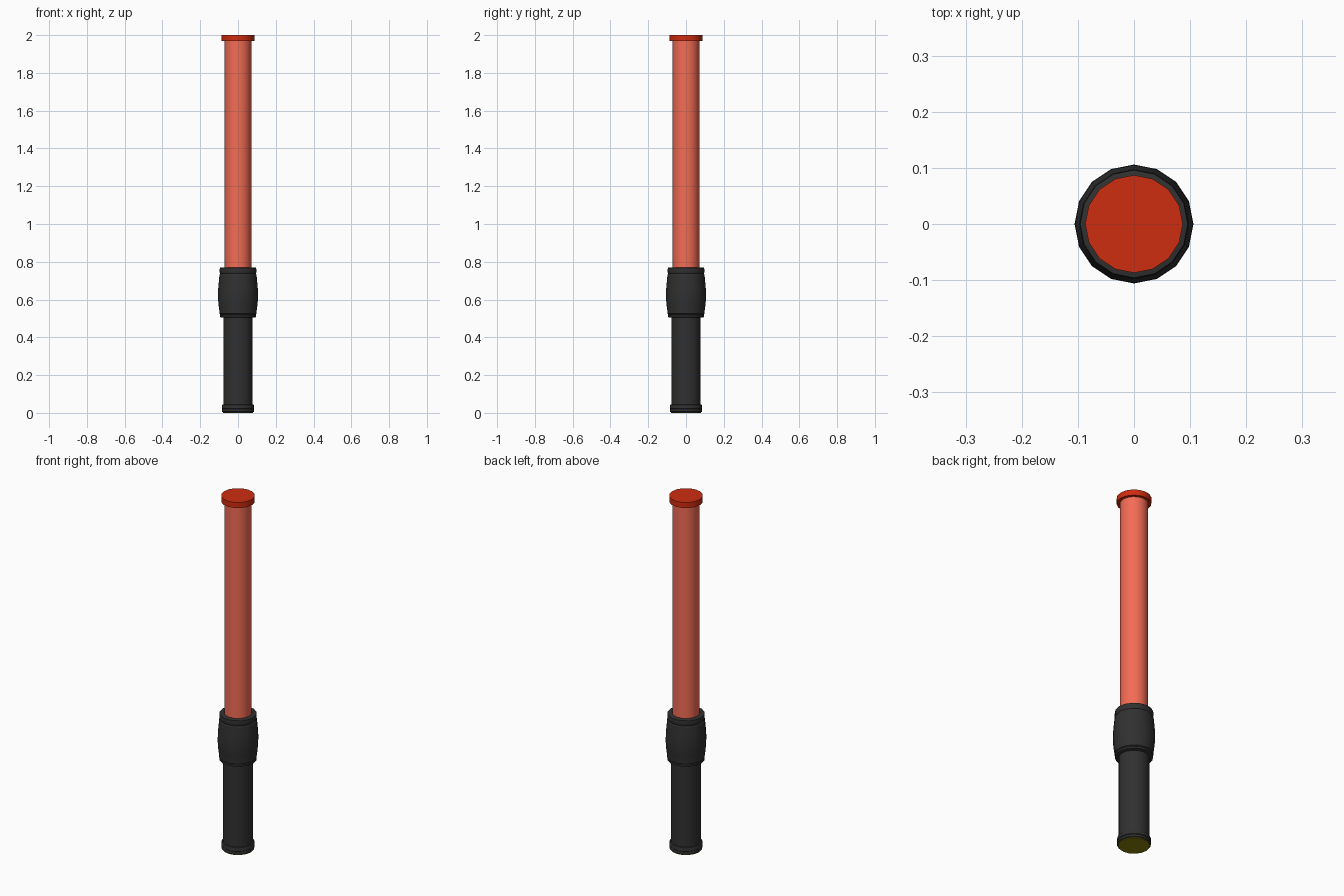
import bpy, bmesh, math

if "Cube" in bpy.data.objects:
    bpy.data.objects.remove(bpy.data.objects["Cube"])

SIDES = 16


def material(name, rgb):
    m = bpy.data.materials.new(name)
    m.diffuse_color = (*rgb, 1)
    m.use_nodes = True
    m.node_tree.nodes["Principled BSDF"].inputs["Base Color"].default_value = m.diffuse_color
    return m


def lathe(name, profile, mat):
    """Spin (radius, z) points, bottom to top, into a capped 16-sided solid."""
    bm = bmesh.new()
    rings = []
    for r, z in profile:
        rings.append([bm.verts.new((r * math.cos(2 * math.pi * i / SIDES),
                                    r * math.sin(2 * math.pi * i / SIDES), z))
                      for i in range(SIDES)])
    for lo, hi in zip(rings, rings[1:]):
        for i in range(SIDES):
            j = (i + 1) % SIDES
            bm.faces.new((lo[i], lo[j], hi[j], hi[i]))
    bm.faces.new(rings[0][::-1])
    bm.faces.new(rings[-1])
    mesh = bpy.data.meshes.new(name)
    bm.to_mesh(mesh)
    bm.free()
    mesh.materials.append(mat)
    obj = bpy.data.objects.new(name, mesh)
    bpy.context.collection.objects.link(obj)
    bpy.ops.object.select_all(action='DESELECT')
    obj.select_set(True)
    bpy.context.view_layer.objects.active = obj
    bpy.ops.object.shade_smooth_by_angle(angle=math.radians(30))
    return obj


black = material("black_rubber", (0.03, 0.03, 0.03))
red = material("red_plastic", (0.62, 0.026, 0.005))
glow = material("light_red_tube", (0.9, 0.15, 0.09))
olive = material("yellow_end", (0.25, 0.22, 0.002))

# Handle and its grooved end ring
lathe("handle_grip", [(0.078, 0.03), (0.078, 0.52)], black)
lathe("handle_end_ring", [(0.079, 0.003), (0.085, 0.007), (0.085, 0.017),
                          (0.083, 0.02), (0.086, 0.023), (0.086, 0.036),
                          (0.083, 0.043), (0.078, 0.045)], black)
lathe("end_plate", [(0.079, 0.0), (0.079, 0.01)], olive)

# Bulging collar with a groove near each end
lathe("collar", [(0.088, 0.505), (0.096, 0.508), (0.096, 0.518), (0.093, 0.521),
                 (0.098, 0.525), (0.098, 0.535), (0.102, 0.565), (0.105, 0.595),
                 (0.106, 0.625), (0.105, 0.655), (0.102, 0.69), (0.098, 0.732),
                 (0.094, 0.737), (0.097, 0.743), (0.097, 0.757),
                 (0.096, 0.768), (0.088, 0.77)], black)

# Glowing wand and tip
lathe("light_tube", [(0.071, 0.75), (0.071, 1.975)], glow)
lathe("tip_cap", [(0.087, 1.968), (0.087, 2.0)], red)
